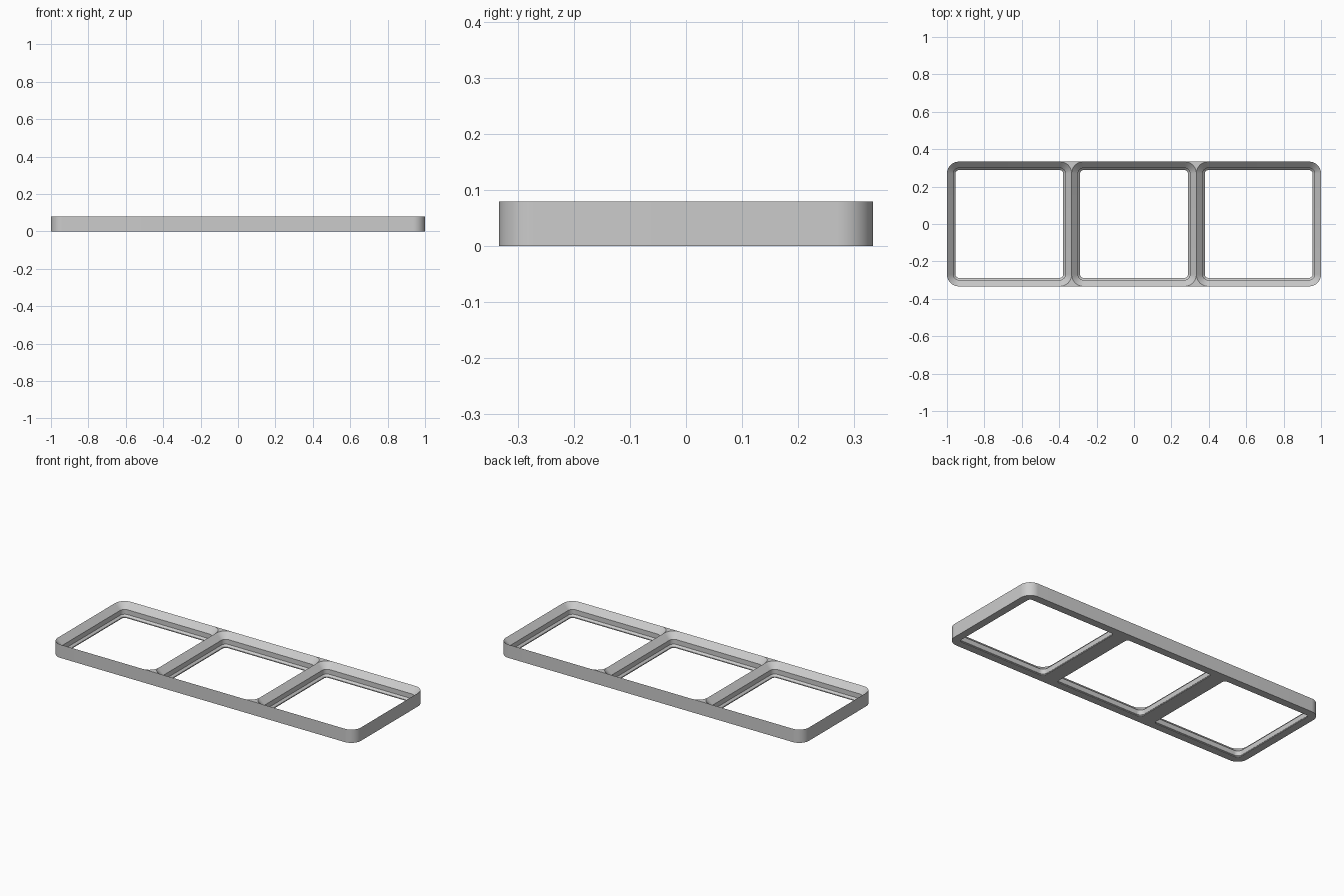
import bpy, bmesh, math

if "Cube" in bpy.data.objects:
    bpy.data.objects.remove(bpy.data.objects["Cube"])

MM = 2 / 126            # three 42 mm cells span 2 units
PITCH, RADIUS, SEGS = 42 * MM, 4 * MM, 16
CENTRES = (-PITCH, 0, PITCH)
H = PITCH / 2
TOP = 5 * MM


def corner(cx, cy, r, quadrant):
    """Quarter arc, anticlockwise, in the given quadrant."""
    return [(cx + r * math.cos(a), cy + r * math.sin(a))
            for a in (math.pi / 2 * (quadrant + i / SEGS) for i in range(SEGS + 1))]


def rounded_square(cx, inset):
    r, c = RADIUS - inset, H - RADIUS
    pts = []
    for q, (sx, sy) in enumerate(((1, 1), (-1, 1), (-1, -1), (1, -1))):
        pts += corner(cx + sx * c, sy * c, r, q)
    return pts


def ring(bm, pts, z):
    return [bm.verts.new((x, y, z)) for x, y in pts]


def bridge(bm, a, b):
    for i in range(len(a)):
        j = (i + 1) % len(a)
        bm.faces.new((a[i], a[j], b[j], b[i]))


def loop_edges(bm, vs):
    return [bm.edges.get((vs[i - 1], vs[i])) for i in range(len(vs))]


bm = bmesh.new()
bottom_edges = []

# Outer wall, with points along the long sides where the cell corners begin
c = H - RADIUS
xo = PITCH + c
stops = [s * (H + d) for s in (1, -1) for d in (RADIUS * s, 0, -RADIUS * s)]
outline = (corner(xo, c, RADIUS, 0) + [(x, H) for x in stops]
           + corner(-xo, c, RADIUS, 1) + corner(-xo, -c, RADIUS, 2)
           + [(-x, -H) for x in stops] + corner(xo, -c, RADIUS, 3))
low, high = ring(bm, outline, 0), ring(bm, outline, TOP)
bridge(bm, low, high)
bottom_edges += loop_edges(bm, low)

# Stepped socket wall of each cell: (height, inset) in millimetres
PROFILE = ((0, 2.85), (0.35, 2.85), (1.05, 2.15), (2.85, 2.15), (5, 0))
for cx in CENTRES:
    rings = [ring(bm, rounded_square(cx, i * MM), z * MM) for z, i in PROFILE]
    for a, b in zip(rings, rings[1:]):
        bridge(bm, a, b)
    bottom_edges += loop_edges(bm, rings[0])

# Flat underside with three openings
bmesh.ops.triangle_fill(bm, edges=bottom_edges, use_beauty=True, normal=(0, 0, -1))

# Small flat tops where neighbouring cell corners meet the long sides
for xj in (-H, H):
    for s in (-1, 1):
        for side in (-1, 1):
            arc = corner(0, 0, RADIUS, 0)
            pts = [(xj + side * (RADIUS - x), s * (c + y)) for x, y in arc]
            tip = bm.verts.new((xj, s * H, TOP))
            vs = ring(bm, pts, TOP)
            for a, b in zip(vs, vs[1:]):
                bm.faces.new((tip, a, b))

bmesh.ops.remove_doubles(bm, verts=bm.verts, dist=1e-5)
bmesh.ops.recalc_face_normals(bm, faces=bm.faces)

mesh = bpy.data.meshes.new("grid_frame")
bm.to_mesh(mesh)
bm.free()
frame = bpy.data.objects.new("grid_frame", mesh)
bpy.context.collection.objects.link(frame)

grey = bpy.data.materials.new("light grey")
grey.diffuse_color = (0.6, 0.6, 0.6, 1)
grey.use_nodes = True
grey.node_tree.nodes["Principled BSDF"].inputs["Base Color"].default_value = grey.diffuse_color
mesh.materials.append(grey)

bpy.context.view_layer.objects.active = frame
frame.select_set(True)
bpy.ops.object.shade_smooth_by_angle(angle=math.radians(30))
